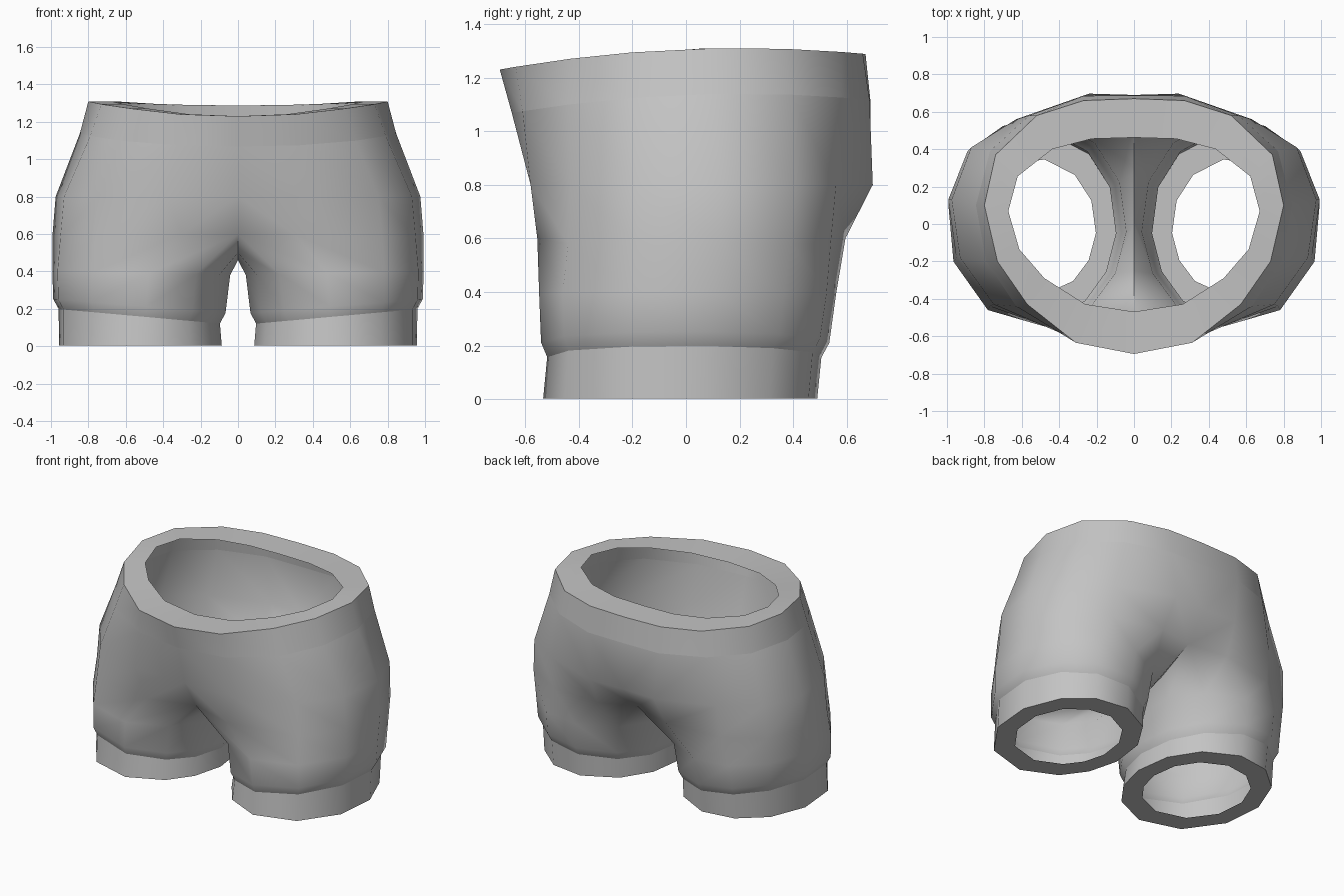
import bpy, bmesh, math
from mathutils import Vector

if "Cube" in bpy.data.objects:
    bpy.data.objects.remove(bpy.data.objects["Cube"])

fabric = bpy.data.materials.new("grey fabric")
fabric.diffuse_color = (0.55, 0.55, 0.55, 1)
fabric.use_nodes = True
fabric.node_tree.nodes["Principled BSDF"].inputs["Base Color"].default_value = fabric.diffuse_color

# Angles of the 12 columns around a leg: 9 outside (front to back), 3 on the inner thigh
ANGLES = [-128, -95, -57, -22, 10, 40, 68, 98, 130, 157, 185, 209]


def leg_ring(cx, rx, front, back, z, tilt):
    cy, ry = (front + back) / 2, (back - front) / 2
    ring = []
    for a in ANGLES:
        x = cx + rx * math.cos(math.radians(a))
        y = cy + ry * math.sin(math.radians(a))
        ring.append(Vector((x, y, z + tilt * (x - cx))))
    return ring


def rim_height(y):
    return 1.31 - 0.1 * (y - 0.2) ** 2


# Right half of the body, front centre to back centre
waist_xy = [(0, -.695), (.31, -.635), (.57, -.43), (.73, -.2), (.8, .1),
            (.74, .37), (.52, .58), (.27, .66), (0, .67)]
band_xy = [(0, -.65), (.33, -.61), (.63, -.44), (.79, -.2), (.845, .1),
           (.77, .39), (.56, .58), (.27, .685), (0, .688)]
hip_xy = [(0, -.58), (.38, -.58), (.75, -.43), (.93, -.18), (.975, .13),
          (.87, .41), (.63, .56), (.24, .697), (0, .69)]
waist = [Vector((x, y, rim_height(y))) for x, y in waist_xy]
band = [Vector((x, y, rim_height(y) - .17)) for x, y in band_xy]
hip = [Vector((x, y, .8)) for x, y in hip_xy]
# Where the body splits: thigh top plus the crotch seam (last three points)
split = [Vector(p) for p in [
    (0, -.46, .6), (.3, -.555, .6), (.77, -.44, .58), (.95, -.18, .58), (.993, .13, .58),
    (.89, .39, .58), (.63, .54, .58), (.26, .595, .6), (0, .53, .62),
    (0, .27, .5), (0, 0, .46), (0, -.25, .5)]]
legs = [
    leg_ring(.52, .48, -.55, .565, .39, .02),    # thigh
    leg_ring(.53, .465, -.543, .54, .215, .08),  # hem fold
    leg_ring(.53, .435, -.52, .51, .16, .09),    # cuff top
    leg_ring(.525, .44, -.535, .495, .003, 0),   # cuff bottom
]
# Flat turned-in rims at the waist and leg openings
waist_rim = [Vector((p.x * .84, p.y * (.675 if p.y < 0 else .69), p.z)) for p in waist]
leg_rim = [Vector((.52 + (p.x - .52) * .73, -.01 + (p.y + .01) * .71, p.z)) for p in legs[-1]]

rings = [waist_rim, waist, band, hip, split] + legs + [leg_rim]
bm = bmesh.new()
loops = [[bm.verts.new(p) for p in ring] for ring in rings]
for a, b in zip(loops, loops[1:]):
    closed = len(a) == 12
    for i in range(12 if closed else 8):
        j = (i + 1) % 12
        bm.faces.new((a[i], a[j], b[j], b[i]))

# Crisp seams under the waistband and above the cuffs
for loop in (loops[2], loops[7]):
    for i in range(len(loop)):
        edge = bm.edges.get((loop[i], loop[(i + 1) % len(loop)]))
        if edge:
            edge.smooth = False

# Left half
bmesh.ops.mirror(bm, geom=bm.verts[:] + bm.edges[:] + bm.faces[:], axis='X', merge_dist=1e-4)
bmesh.ops.remove_doubles(bm, verts=bm.verts[:], dist=1e-4)
bmesh.ops.recalc_face_normals(bm, faces=bm.faces[:])

mesh = bpy.data.meshes.new("shorts")
bm.to_mesh(mesh)
bm.free()
mesh.materials.append(fabric)
shorts = bpy.data.objects.new("shorts", mesh)
bpy.context.collection.objects.link(shorts)
bpy.context.view_layer.objects.active = shorts
shorts.select_set(True)
bpy.ops.object.shade_smooth_by_angle(angle=math.radians(55))
